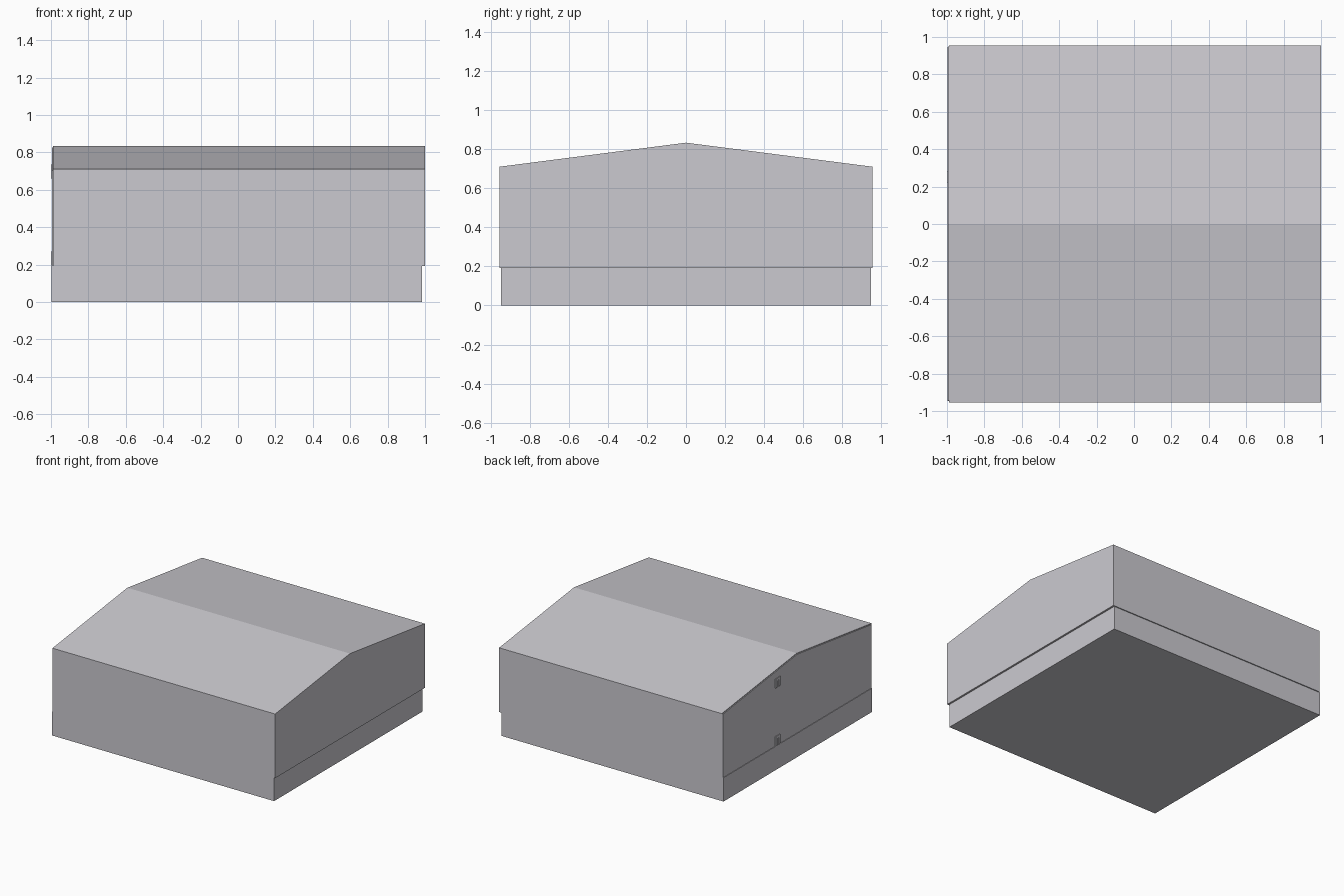
import bpy, bmesh

if "Cube" in bpy.data.objects:
    bpy.data.objects.remove(bpy.data.objects["Cube"])

grey = bpy.data.materials.new("light_grey")
grey.diffuse_color = (0.60, 0.59, 0.63, 1)
grey.use_nodes = True
grey.node_tree.nodes["Principled BSDF"].inputs["Base Color"].default_value = grey.diffuse_color


def prism(name, profile, x0, x1):
    """Extrude a (y, z) profile along x."""
    bm = bmesh.new()
    face = bm.faces.new([bm.verts.new((x0, y, z)) for y, z in profile])
    ext = bmesh.ops.extrude_face_region(bm, geom=[face])["geom"]
    bmesh.ops.translate(bm, vec=(x1 - x0, 0, 0),
                        verts=[v for v in ext if isinstance(v, bmesh.types.BMVert)])
    bmesh.ops.recalc_face_normals(bm, faces=bm.faces)
    mesh = bpy.data.meshes.new(name)
    bm.to_mesh(mesh)
    bm.free()
    mesh.materials.append(grey)
    obj = bpy.data.objects.new(name, mesh)
    bpy.context.collection.objects.link(obj)
    return obj


def rect(y0, y1, z0, z1):
    return [(y0, z0), (y1, z0), (y1, z1), (y0, z1)]


# Low base, offset slightly towards the left
prism("base", rect(-0.947, 0.947, 0, 0.192), -0.998, 0.985)

# Upper hall with shallow gable roof
W, Z0, EAVE, RIDGE = 0.955, 0.192, 0.71, 0.833
prism("gabled_body", [(-W, Z0), (W, Z0), (W, EAVE), (0, RIDGE), (-W, EAVE)], -0.988, 1.0)

# Thin cladding sheet on the left gable
i = 0.006
prism("gable_sheet", [(-W + 0.012, Z0), (W - i, Z0), (W - i, EAVE - i),
                      (0, RIDGE - i), (-W + 0.012, EAVE - i)], -0.994, -0.988)

# Two small brackets on the left gable: a pair of uprights and a cross piece
for label, z0, z1 in (("lower", 0.195, 0.27), ("upper", 0.66, 0.735)):
    for side, y0 in (("front", 0.222), ("back", 0.262)):
        prism(f"{label}_bracket_{side}", rect(y0, y0 + 0.02, z0, z1), -1.0, -0.994)
    prism(f"{label}_bracket_bar", rect(0.242, 0.262, z1 - 0.02, z1), -0.999, -0.994)
